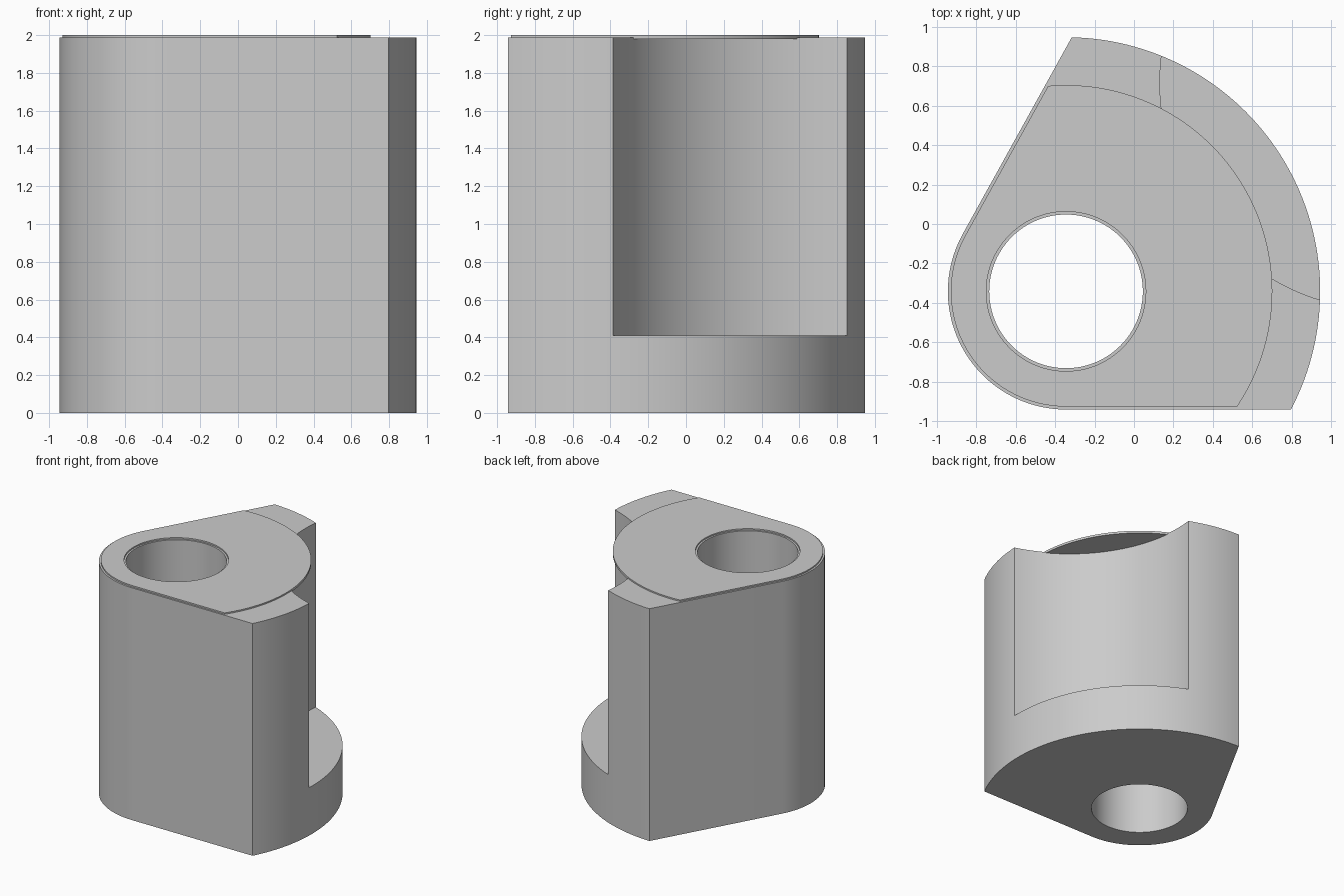
import bpy, bmesh
from math import asin, cos, sin, pi, radians, sqrt

cube = bpy.data.objects.get("Cube")
if cube:
    bpy.data.objects.remove(cube)

gray = bpy.data.materials.new("light gray")
gray.use_nodes = True
COLOR = (0.6, 0.6, 0.6, 1)
gray.diffuse_color = COLOR
gray.node_tree.nodes["Principled BSDF"].inputs["Base Color"].default_value = COLOR

PIVOT = (-0.345, -0.342)   # shared centre of the bore and the outer arcs
SIDE = radians(61)         # direction of the slanted side


def arc(radius, start, end, count, centre=PIVOT):
    return [(centre[0] + radius * cos(start + (end - start) * i / count),
             centre[1] + radius * sin(start + (end - start) * i / count))
            for i in range(count + 1)]


def sector(small, large):
    """Rounded nose joined by two tangent sides to a large arc."""
    lean = asin(small / large)
    return (arc(small, SIDE + pi / 2, 1.5 * pi, 32)
            + arc(large, -lean, SIDE + lean, 64))


def circle(radius, centre=PIVOT, count=96):
    return arc(radius, 0, 2 * pi, count, centre)[:-1]


def prism(name, outline, bottom, top):
    bm = bmesh.new()
    base = bm.faces.new([bm.verts.new((x, y, bottom)) for x, y in outline])
    side = bmesh.ops.extrude_face_region(bm, geom=[base])
    for v in side["geom"]:
        if isinstance(v, bmesh.types.BMVert):
            v.co.z = top
    bmesh.ops.recalc_face_normals(bm, faces=bm.faces)
    mesh = bpy.data.meshes.new(name)
    bm.to_mesh(mesh)
    bm.free()
    mesh.materials.append(gray)
    obj = bpy.data.objects.new(name, mesh)
    bpy.context.collection.objects.link(obj)
    return obj


def finish(obj, cutters):
    """Cut, apply and smooth the part."""
    for cutter in cutters:
        cutter.hide_render = True
        mod = obj.modifiers.new("cut", "BOOLEAN")
        mod.operation = "DIFFERENCE"
        mod.solver = "EXACT"
        mod.object = cutter
    bpy.ops.object.select_all(action="DESELECT")
    obj.select_set(True)
    bpy.context.view_layer.objects.active = obj
    bpy.ops.object.convert(target="MESH")
    bpy.ops.object.shade_smooth_by_angle(angle=radians(30))
    for cutter in cutters:
        bpy.data.objects.remove(cutter)


# Main block with a through bore and a concave pocket above the foot
body = prism("body", sector(0.6, 1.29), 0, 1.988)
bore = prism("bore_cutter", circle(0.39), -0.5, 2.5)
axis = radians(33)
reach = 1.945
pocket_centre = (PIVOT[0] + reach * cos(axis), PIVOT[1] + reach * sin(axis))
pocket = prism("pocket_cutter", circle(1.155, pocket_centre, 128), 0.41, 2.5)
finish(body, [bore, pocket])

# Thin raised top plate that overhangs the pocket
plate = prism("top_plate", sector(0.585, 1.047), 1.98, 2.0)
finish(plate, [prism("plate_bore_cutter", circle(0.405), 1.5, 2.5)])
